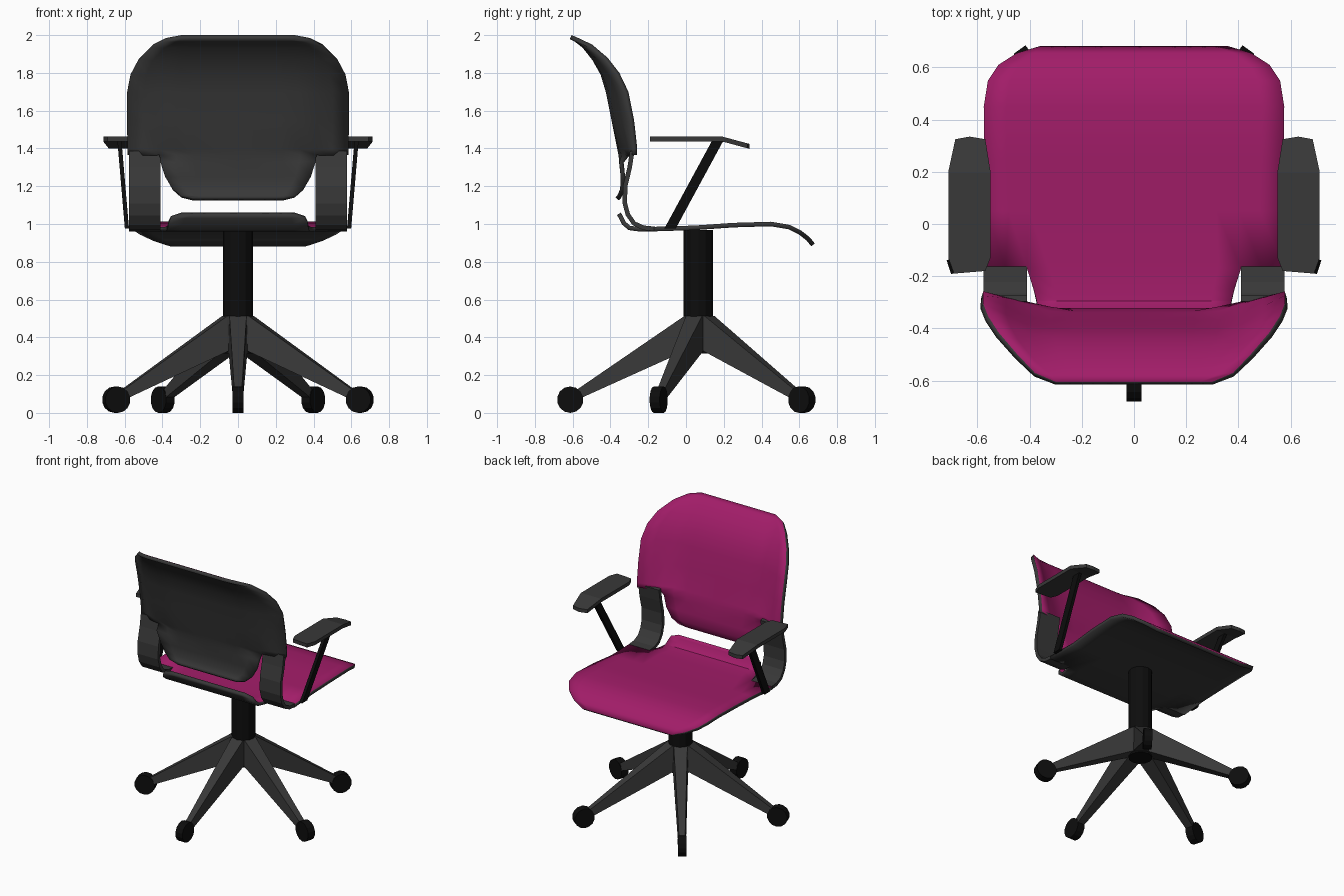
import bpy, bmesh, math
from mathutils import Vector, Matrix

if "Cube" in bpy.data.objects:
    bpy.data.objects.remove(bpy.data.objects["Cube"])


def material(name, rgb):
    m = bpy.data.materials.new(name)
    m.diffuse_color = (*rgb, 1)
    m.use_nodes = True
    m.node_tree.nodes["Principled BSDF"].inputs["Base Color"].default_value = m.diffuse_color
    return m


PINK = material("magenta", (0.36, 0.012, 0.14))
GREY = material("charcoal", (0.04, 0.04, 0.04))
BLACK = material("black", (0.004, 0.004, 0.004))


def finish(name, bm, mats, smooth=False):
    me = bpy.data.meshes.new(name)
    bm.to_mesh(me)
    bm.free()
    for m in mats:
        me.materials.append(m)
    ob = bpy.data.objects.new(name, me)
    bpy.context.collection.objects.link(ob)
    if smooth:
        bpy.ops.object.select_all(action='DESELECT')
        ob.select_set(True)
        bpy.context.view_layer.objects.active = ob
        bpy.ops.object.shade_smooth_by_angle(angle=math.radians(30))
    return ob


def loft(name, sections, mat):
    """Closed solid through matching rings of points."""
    bm = bmesh.new()
    rings = [[bm.verts.new(p) for p in s] for s in sections]
    n = len(rings[0])
    for a, b in zip(rings, rings[1:]):
        for i in range(n):
            bm.faces.new((a[i], a[(i + 1) % n], b[(i + 1) % n], b[i]))
    bm.faces.new(rings[0])
    bm.faces.new(rings[-1])
    bmesh.ops.recalc_face_normals(bm, faces=bm.faces)
    return finish(name, bm, [mat])


# Column positions across a shell panel; the narrow tongue uses the inner ones
HALF = [0, 0.4, 0.56, 0.71, 0.85, 1]
U = [-u for u in HALF[:0:-1]] + HALF
TONGUE = 0.71


def panel(name, wide, tongue, point, facing):
    """Thin shell: wide rows, then a narrower tongue; pink face, grey back and rim."""
    bm = bmesh.new()
    rows = [{i: bm.verts.new(point(u * r[1], r)) for i, u in enumerate(U)} for r in wide]
    rows += [{i: bm.verts.new(point(u / TONGUE * r[1], r))
              for i, u in enumerate(U) if abs(u) <= TONGUE} for r in tongue]
    for a, b in zip(rows, rows[1:]):
        for i in range(len(U) - 1):
            if i in b and i + 1 in b:
                bm.faces.new((a[i], a[i + 1], b[i + 1], b[i]))
    bm.normal_update()
    if sum((f.normal for f in bm.faces), Vector()).dot(Vector(facing)) < 0:
        bmesh.ops.reverse_faces(bm, faces=bm.faces[:])
    ob = finish(name, bm, [PINK, GREY], True)
    mod = ob.modifiers.new("thickness", 'SOLIDIFY')
    mod.thickness, mod.offset = 0.024, -1
    mod.material_offset = mod.material_offset_rim = 1


# Backrest rows: z, half width, centre y, edge y, x where the dish starts
def back_point(x, r):
    z, hw, yc, ye, start = r
    t = min(1, max(0, (abs(x) - start) / (0.578 - start)))
    return (x, yc + (ye - yc) * t, z)


panel("backrest",
      [(2.0, 0.30, -0.605, -0.60, 0.36), (1.985, 0.38, -0.575, -0.53, 0.36),
       (1.95, 0.45, -0.53, -0.45, 0.36), (1.88, 0.52, -0.475, -0.39, 0.38),
       (1.80, 0.56, -0.43, -0.345, 0.38), (1.70, 0.578, -0.40, -0.305, 0.38),
       (1.55, 0.578, -0.37, -0.275, 0.38), (1.40, 0.578, -0.34, -0.258, 0.30),
       (1.365, 0.578, -0.333, -0.26, 0.25)],
      [(1.325, 0.41, -0.33, -0.33, 0.3), (1.25, 0.385, -0.322, -0.322, 0.3),
       (1.18, 0.345, -0.325, -0.325, 0.3), (1.14, 0.30, -0.342, -0.342, 0.3),
       (1.125, 0.24, -0.355, -0.355, 0.3)],
      back_point, (0, 1, 0.2))

# Seat rows: y, half width, z
panel("seat",
      [(0.682, 0.36, 0.897), (0.655, 0.45, 0.93), (0.61, 0.52, 0.965),
       (0.55, 0.56, 0.995), (0.45, 0.576, 1.012), (0.25, 0.574, 1.006),
       (0.05, 0.565, 0.992), (-0.17, 0.578, 0.985)],
      [(-0.25, 0.385, 0.985), (-0.295, 0.373, 0.99), (-0.32, 0.37, 1.012),
       (-0.334, 0.355, 1.042), (-0.345, 0.30, 1.06)],
      lambda x, r: (x, r[0], r[2]), (0, 0, 1))

# Curved side straps joining seat and back: y, z down the middle
STRAP = [(-0.285, 1.385), (-0.298, 1.3), (-0.322, 1.2), (-0.324, 1.11), (-0.308, 1.05),
         (-0.275, 1.003), (-0.225, 0.98), (-0.165, 0.974)]
# Armrest pad outline: x, y
PAD = [(0.55, -0.13), (0.57, -0.18), (0.69, -0.19), (0.712, -0.13), (0.712, 0.2),
       (0.685, 0.325), (0.63, 0.335), (0.57, 0.325), (0.55, 0.2)]

for side, s in (("left", -1), ("right", 1)):
    rings = []
    for i, p in enumerate(STRAP):
        a, b = STRAP[max(0, i - 1)], STRAP[min(len(STRAP) - 1, i + 1)]
        d = Vector((b[0] - a[0], b[1] - a[1])).normalized() * 0.012
        rings.append([(s * x, p[0] + k * d.y, p[1] - k * d.x)
                      for x, k in ((0.41, 1), (0.577, 1), (0.577, -1), (0.41, -1))])
    loft(side + "_strap", rings, GREY)

    # Slanted armrest post
    loft(side + "_arm_post",
         [[(s * (x + dx), y + dy, z) for dx, dy in ((-.011, -.03), (.011, -.03), (.011, .03), (-.011, .03))]
          for x, y, z in ((0.588, -0.085, 0.975), (0.628, 0.17, 1.445))], BLACK)

    # Armrest pad, bent down at the front
    bm = bmesh.new()
    face = bm.faces.new([bm.verts.new((s * x, y, 1.436)) for x, y in PAD])
    ext = bmesh.ops.extrude_face_region(bm, geom=[face])
    bmesh.ops.translate(bm, vec=(0, 0, 0.026),
                        verts=[v for v in ext['geom'] if isinstance(v, bmesh.types.BMVert)])
    bmesh.ops.bisect_plane(bm, geom=bm.verts[:] + bm.edges[:] + bm.faces[:],
                           plane_co=(0, 0.195, 0), plane_no=(0, 1, 0))
    for v in bm.verts:
        v.co.z -= max(0, v.co.y - 0.195) * 0.27
    bmesh.ops.recalc_face_normals(bm, faces=bm.faces)
    finish(side + "_armrest", bm, [GREY])

# Central column
HUB = Vector((0, 0.065, 0))
bm = bmesh.new()
bmesh.ops.create_cone(bm, cap_ends=True, segments=12, radius1=0.079, radius2=0.079, depth=0.655,
                      matrix=Matrix.Translation(HUB + Vector((0, 0, 0.642))))
finish("column", bm, [BLACK])

# Five tapered legs with wheel casters
for k in range(5):
    rot = Matrix.Translation(HUB) @ Matrix.Rotation(math.radians(-90 + 72 * k), 4, 'Z')
    sections = [(0.0, 0.045, 0.512, 0.05, 0.36), (0.075, 0.045, 0.512, 0.05, 0.325),
                (0.64, 0.02, 0.125, 0.026, 0.07)]
    loft(f"leg_{k + 1}",
         [[rot @ Vector(p) for p in ((r, -wt, zt), (r, wt, zt), (r, wb, zb), (r, -wb, zb))]
          for r, wt, zt, wb, zb in sections], GREY)
    bm = bmesh.new()
    bmesh.ops.create_cone(bm, cap_ends=True, segments=14, radius1=0.07, radius2=0.07, depth=0.056,
                          matrix=rot @ Matrix.Translation((0.678, 0, 0.07)) @ Matrix.Rotation(math.pi / 2, 4, 'X'))
    finish(f"caster_{k + 1}", bm, [BLACK])
